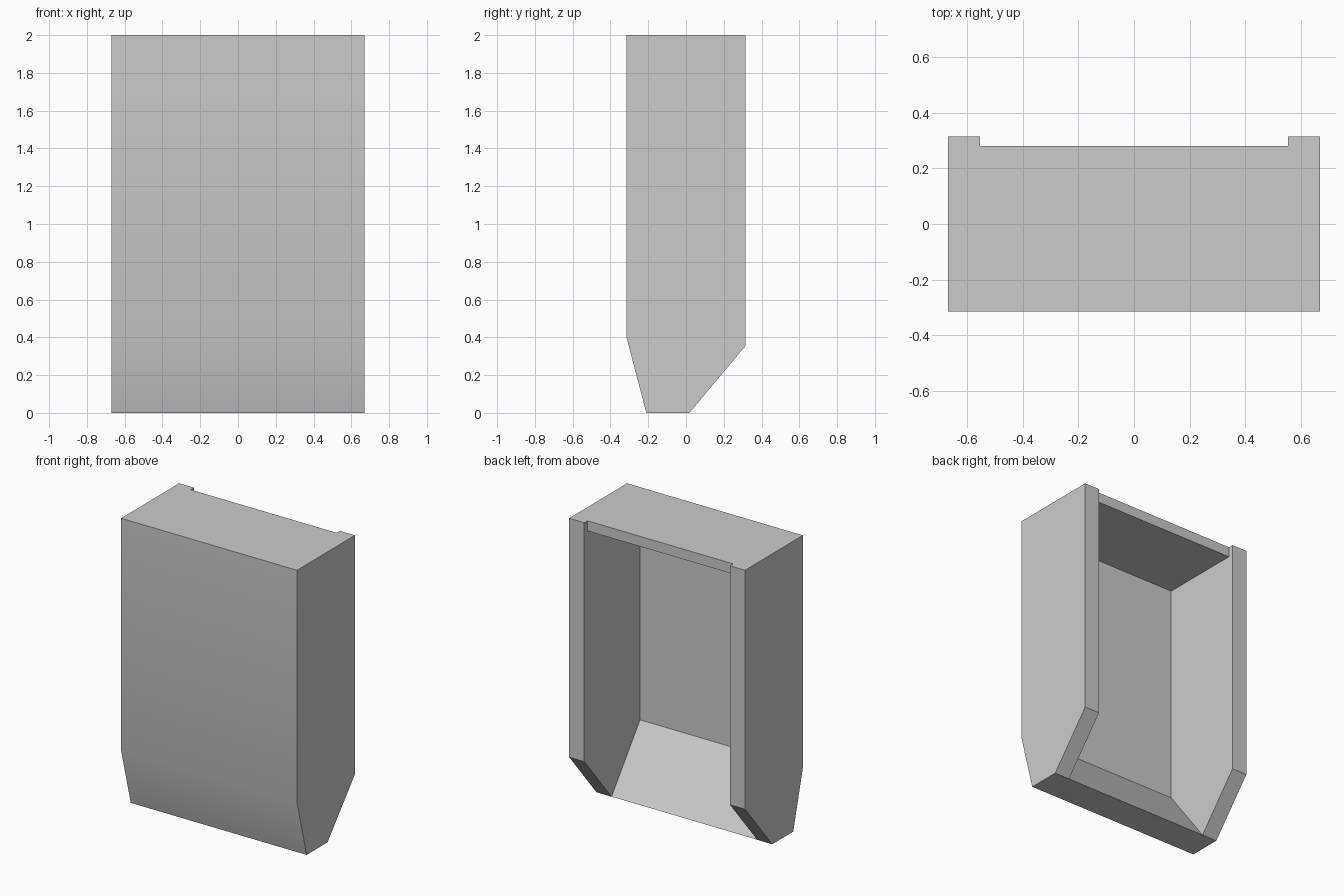
import bpy, math

# Remove the default cube
cube = bpy.data.objects.get("Cube")
if cube:
    bpy.data.objects.remove(cube, do_unlink=True)

HALF_WIDTH = 0.67
WALL = 0.115

grey = bpy.data.materials.new("plain_grey")
grey.use_nodes = True
colour = (0.6, 0.6, 0.6, 1)
grey.diffuse_color = colour
grey.node_tree.nodes["Principled BSDF"].inputs["Base Color"].default_value = colour


def prism(name, profile, half):
    """Extrude a closed (y, z) profile along x from -half to +half."""
    n = len(profile)
    verts = [(x, y, z) for x in (-half, half) for y, z in profile]
    faces = [tuple(reversed(range(n))), tuple(range(n, 2 * n))]
    faces += [(i, (i + 1) % n, (i + 1) % n + n, i + n) for i in range(n)]
    mesh = bpy.data.meshes.new(name)
    mesh.from_pydata(verts, [], faces)
    mesh.materials.append(grey)
    obj = bpy.data.objects.new(name, mesh)
    bpy.context.collection.objects.link(obj)
    return obj


# Outer casing: tall block tapering to a narrow foot
casing = prism("casing", [
    (-0.21, 0), (0.018, 0), (0.315, 0.355),
    (0.315, 2), (-0.315, 2), (-0.315, 0.4)], HALF_WIDTH)

# Cavity: open at the back, sloped floor, top panel set in behind the side walls
front, back, floor_z, foot_y = -0.293, 0.28, 0.41, 0.017
drop = 0.1
ramp_end = foot_y + drop * (foot_y - front) / floor_z
cavity = prism("cavity_cutter", [
    (front, floor_z), (ramp_end, -drop), (0.5, -drop),
    (0.5, 2.1), (back, 2.1), (back, 1.93), (front, 1.93)], HALF_WIDTH - WALL)
cavity.hide_render = True

cut = casing.modifiers.new("cavity", 'BOOLEAN')
cut.operation = 'DIFFERENCE'
cut.solver = 'EXACT'
cut.object = cavity

# Apply the cut, drop the cutter, and smooth only the gentle front bend
bpy.ops.object.select_all(action='DESELECT')
casing.select_set(True)
bpy.context.view_layer.objects.active = casing
bpy.ops.object.modifier_apply(modifier=cut.name)
bpy.data.objects.remove(cavity, do_unlink=True)
bpy.ops.object.shade_smooth_by_angle(angle=math.radians(30))
